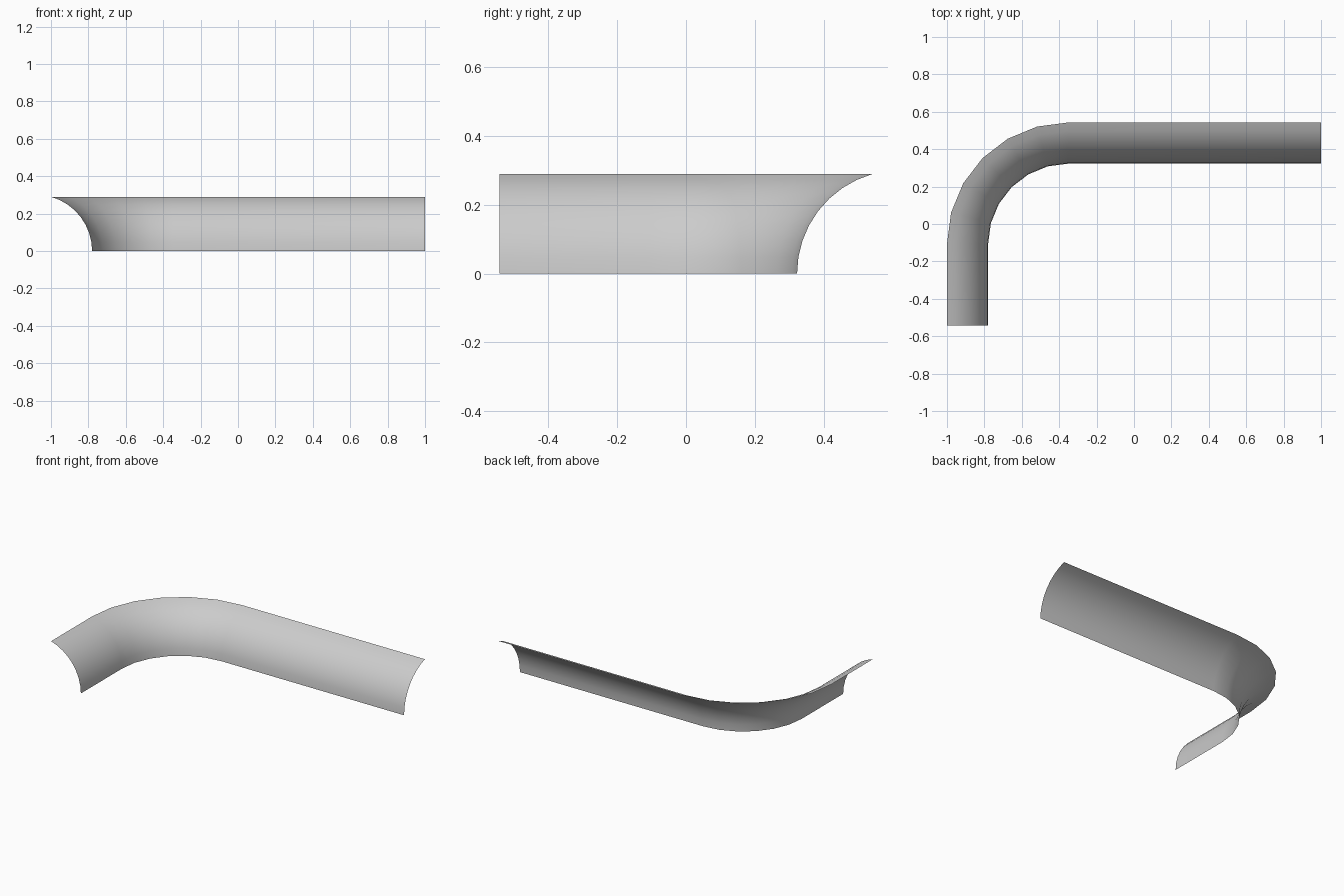
import bpy
import bmesh
from math import radians, sin, cos, asin

cube = bpy.data.objects.get("Cube")
if cube:
    bpy.data.objects.remove(cube, do_unlink=True)

HALF_Y = 0.543             # half depth of the whole moulding
WIDTH, HEIGHT = 0.22, 0.29  # cross-section size
BEND = 0.65                # outer radius of the corner
BEND_STEPS, ARC_STEPS = 6, 8
CENTRE_X, CENTRE_Y = -1 + BEND, HALF_Y - BEND

# Cross-section: an arc, vertical at the foot and nearly level at the top edge
radius = (WIDTH ** 2 + HEIGHT ** 2) / (2 * WIDTH)
sweep = asin(HEIGHT / radius)
profile = []
for i in range(ARC_STEPS + 1):
    a = sweep * i / ARC_STEPS
    profile.append((WIDTH - radius * (1 - cos(a)), radius * sin(a)))

# Path stations: a base point and the outward direction of the top edge
stations = [(CENTRE_X, -HALF_Y, -1, 0)]
for i in range(BEND_STEPS + 1):
    a = radians(90 * i / BEND_STEPS)
    stations.append((CENTRE_X, CENTRE_Y, -cos(a), sin(a)))
stations.append((1, CENTRE_Y, 0, 1))

# Sweep the cross-section along the path as an open sheet
bm = bmesh.new()
rows = []
for x, y, dx, dy in stations:
    rows.append([bm.verts.new((x + dx * (BEND - inset), y + dy * (BEND - inset), z))
                 for inset, z in profile])
for r0, r1 in zip(rows, rows[1:]):
    for j in range(ARC_STEPS):
        bm.faces.new((r0[j], r1[j], r1[j + 1], r0[j + 1]))
bm.normal_update()
if sum(f.normal.z for f in bm.faces) < 0:
    bmesh.ops.reverse_faces(bm, faces=bm.faces[:])

mesh = bpy.data.meshes.new("curved_moulding")
bm.to_mesh(mesh)
bm.free()
moulding = bpy.data.objects.new("curved_moulding", mesh)
bpy.context.collection.objects.link(moulding)

# Plain grey finish
grey = bpy.data.materials.new("light_grey")
grey.use_nodes = True
colour = (0.6, 0.6, 0.6, 1)
grey.diffuse_color = colour
grey.node_tree.nodes["Principled BSDF"].inputs["Base Color"].default_value = colour
mesh.materials.append(grey)

bpy.context.view_layer.objects.active = moulding
moulding.select_set(True)
bpy.ops.object.shade_smooth_by_angle(angle=radians(40))
